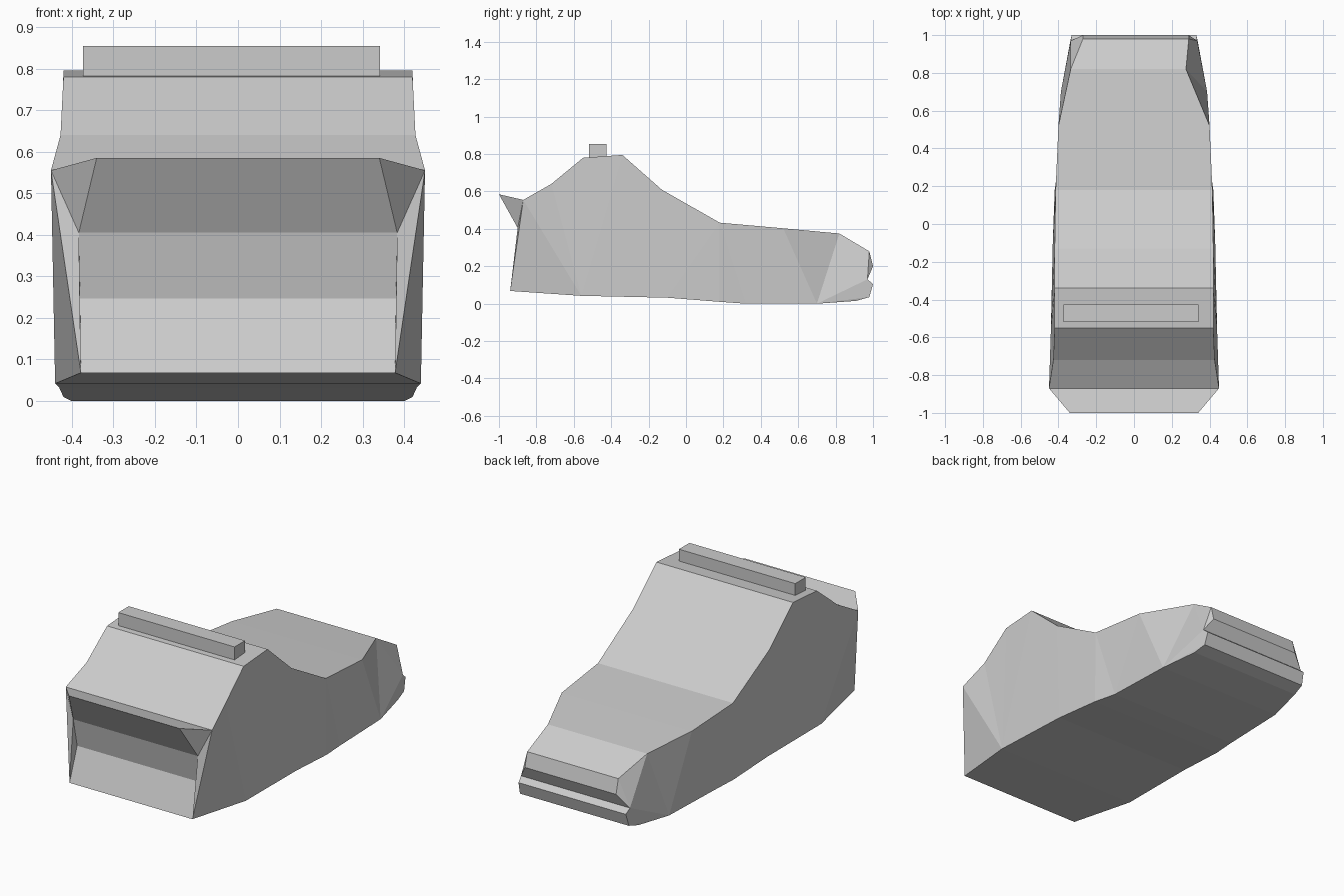
import bpy, bmesh

default_cube = bpy.data.objects.get("Cube")
if default_cube:
    bpy.data.objects.remove(default_cube, do_unlink=True)

grey = bpy.data.materials.new("plain grey")
grey.use_nodes = True
grey.diffuse_color = (.6, .6, .6, 1)
grey.node_tree.nodes["Principled BSDF"].inputs["Base Color"].default_value = (.6, .6, .6, 1)


def finish(name, bm):
    """Turn a bmesh into a flat shaded grey object."""
    bmesh.ops.recalc_face_normals(bm, faces=bm.faces[:])
    mesh = bpy.data.meshes.new(name)
    bm.to_mesh(mesh)
    bm.free()
    mesh.materials.append(grey)
    obj = bpy.data.objects.new(name, mesh)
    bpy.context.collection.objects.link(obj)
    return obj


# Side profile in order: half width, y, z
profile = {
    "brow": (.45, -.87, .555), "hood": (.427, -.72, .64),
    "roof_front": (.42, -.55, .78), "roof_back": (.42, -.34, .795),
    "slope": (.42, -.13, .61), "deck_front": (.415, .18, .433),
    "deck_mid": (.4, .52, .403), "deck_back": (.335, .82, .375),
    "tail_top": (.27, .98, .28), "tail_low": (.27, 1, .2),
    "notch": (.335, .97, .13), "bumper_top": (.33, 1, .105),
    "bumper_low": (.335, .98, .035), "heel": (.345, .91, .015),
    "sole_back": (.387, .7, 0), "sole_mid": (.4, .32, 0),
    "sole_front": (.42, .18, .01), "belly": (.43, -.1, .032),
    "belly_front": (.44, -.56, .042), "chin": (.378, -.94, .068),
    "recess": (.38, -.87, .247), "under_lip": (.383, -.9, .405),
    "lip": (.34, -1, .585),
}
# The tail corners differ slightly on the left
left_width = {"deck_back": .275, "tail_top": .29, "tail_low": .29}

# Facets closing each side
side_facets = [
    "lip under_lip brow", "brow under_lip chin", "under_lip recess chin",
    "brow chin belly_front", "brow belly_front hood",
    "hood belly_front roof_front", "roof_front belly_front roof_back",
    "roof_back belly_front slope", "slope belly_front belly",
    "slope belly deck_front", "deck_front belly sole_front",
    "deck_front sole_front sole_mid", "deck_front sole_mid deck_mid",
    "deck_mid sole_mid sole_back", "deck_mid sole_back deck_back",
    "deck_back sole_back notch", "deck_back notch tail_top",
    "tail_top notch tail_low", "notch sole_back bumper_top",
    "bumper_top sole_back bumper_low", "bumper_low sole_back heel",
]

# Body: strips across the width plus the two faceted sides
bm = bmesh.new()
left = {k: bm.verts.new((left_width.get(k, x), y, z)) for k, (x, y, z) in profile.items()}
right = {k: bm.verts.new((-x, y, z)) for k, (x, y, z) in profile.items()}
names = list(profile)
for a, b in zip(names, names[1:] + names[:1]):
    bm.faces.new((left[a], left[b], right[b], right[a]))
for side in (left, right):
    for facet in side_facets:
        bm.faces.new([side[k] for k in facet.split()])
finish("body", bm)

# Bar across the roof
bm = bmesh.new()
bmesh.ops.create_cube(bm, size=1)
bar = finish("roof_bar", bm)
bar.scale = (.715, .092, .077)
bar.location = (-.016, -.472, .816)
